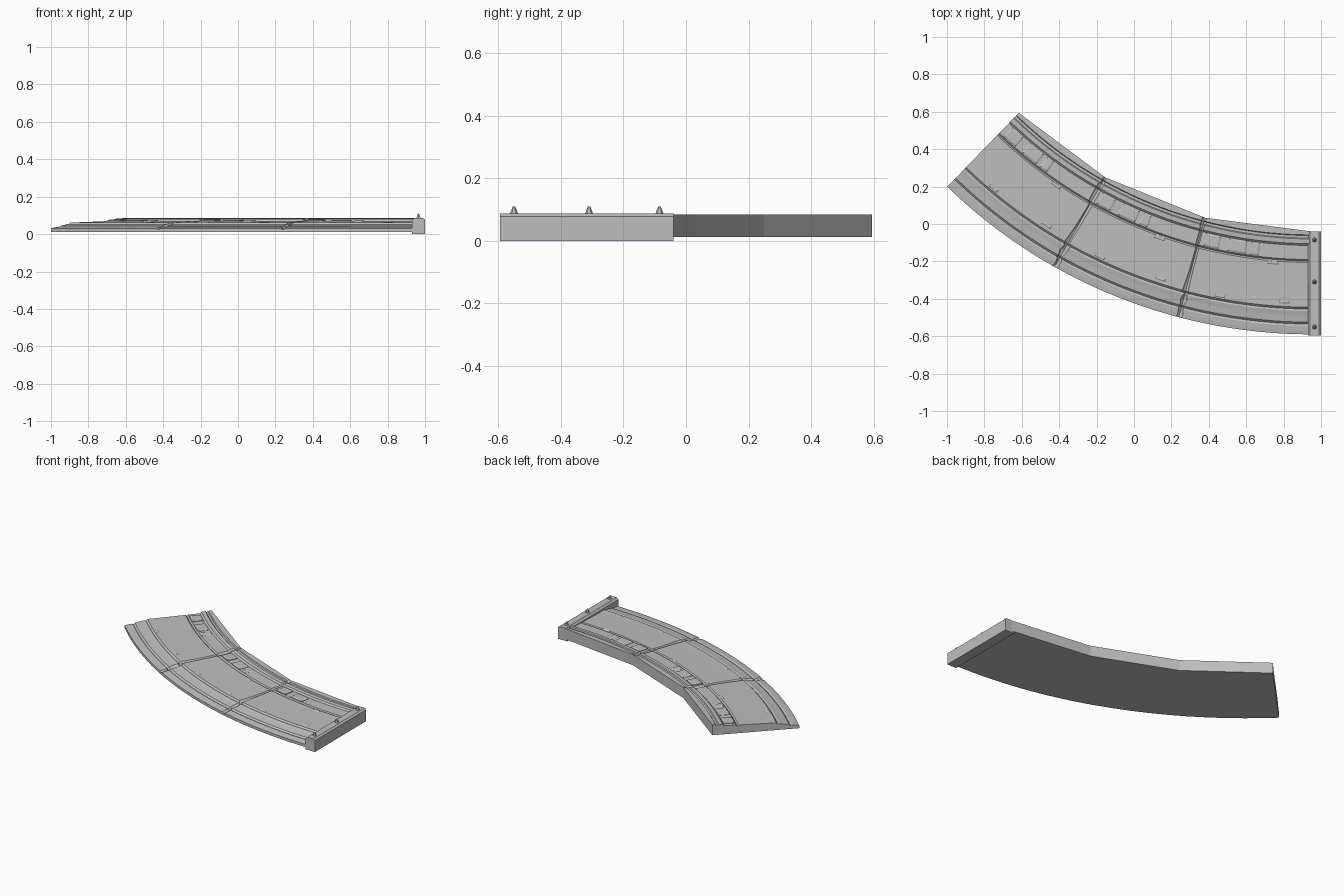
import bpy, bmesh, math, random
from mathutils import Vector

random.seed(4)
cube = bpy.data.objects.get("Cube")
if cube:
    bpy.data.objects.remove(cube, do_unlink=True)

stone = bpy.data.materials.new("grey stone")
stone.use_nodes = True
GREY = (0.52, 0.52, 0.52, 1)
stone.diffuse_color = GREY
stone.node_tree.nodes["Principled BSDF"].inputs["Base Color"].default_value = GREY

CX, CY = 0.95, 2.21           # centre of the bend
R_IN, R_OUT = 2.25, 2.8
SPAN = math.radians(14.7)     # one slab
STEPS = 10
BASE = 0.012


def polar(r, a, z):
    return Vector((CX - r * math.sin(a), CY - r * math.cos(a), z))


def finish(name, bm):
    bmesh.ops.recalc_face_normals(bm, faces=bm.faces)
    mesh = bpy.data.meshes.new(name)
    bm.to_mesh(mesh)
    bm.free()
    mesh.materials.append(stone)
    obj = bpy.data.objects.new(name, mesh)
    bpy.context.collection.objects.link(obj)
    return obj


def loft(bm, rings):
    """Skin closed rings of points and cap both ends."""
    loops = [[bm.verts.new(p) for p in ring] for ring in rings]
    n = len(loops[0])
    for a, b in zip(loops, loops[1:]):
        for i in range(n):
            j = (i + 1) % n
            bm.faces.new((a[i], a[j], b[j], b[i]))
    bm.faces.new(loops[0])
    bm.faces.new(loops[-1])


# Terraced top, (radius, height) from the inner wall to the outer edge
TERRACES = [(2.268, .084), (2.272, .078), (2.285, .078), (2.29, .083),
            (2.315, .081), (2.325, .071), (2.4, .069), (2.408, .06),
            (2.416, .068), (2.55, .064), (2.655, .062), (2.665, .052),
            (2.675, .055), (2.7, .049), (2.735, .043), (2.745, .033),
            (2.755, .038), (2.78, .035)]


def slab_ring(a, local, drop, skew):
    # inner wall is a straight chord, the rest follows the arc
    chord = R_IN * math.cos(SPAN / 2) / math.cos(local - SPAN / 2)
    ring = [polar(chord, a, BASE), polar(chord, a, .085)]
    for i, (r, z) in enumerate(TERRACES):
        ring.append(polar(r, a + skew[i], max(z - drop, BASE + .008)))
    ring += [polar(R_OUT, a, .031 - drop / 2), polar(R_OUT, a, BASE)]
    return ring


def ragged():
    return [random.uniform(-.003, .003) for _ in TERRACES]


def slab(index):
    bm = bmesh.new()
    start = index * SPAN
    gap = .0025
    none = [0] * len(TERRACES)
    first, last = ragged(), ragged()
    if index == 0:
        first = none
    if index == 2:
        last = none
    # joints dip a little at each end of the slab
    stations = [(0, .012, none), (gap, .008, first), (gap * 2, 0, first)]
    stations += [(SPAN * k / STEPS, 0, none) for k in range(1, STEPS)]
    stations += [(SPAN - gap * 2, 0, last), (SPAN - gap, .008, last), (SPAN, .012, none)]
    if index == 2:
        stations = stations[:-3] + [(SPAN, 0, none)]
    loft(bm, [slab_ring(start + t, t, d, s) for t, d, s in stations])
    return finish(f"slab_{index + 1}", bm)


def raised_stone(name, a, r, length, width, z, taper=.008):
    """Curved block with a sloping rim, lying in the channel."""
    bm = bmesh.new()
    rings = []
    for inset, height in ((0, .055), (0, z - .004), (taper, z)):
        da, dr = (length / 2 - inset) / r, width / 2 - inset
        rings.append([polar(r + v * dr, a + u * da, height)
                      for u, v in ((-1, -1), (1, -1), (1, 1), (-1, 1))])
    loft(bm, rings)
    return finish(name, bm)


# Slabs with their channel stones, repeated around the bend
for s in range(3):
    slab(s)
    end = (s + 1) * SPAN
    for k, (back, length) in enumerate(((1.7, .085), (5.0, .1), (7.3, .05))):
        raised_stone(f"channel_stone_{s + 1}_{k + 1}", end - math.radians(back),
                     2.362, length, .07, .078 - .002 * k)
    # thin flakes lying along the terrace edges
    for k, (back, r, z) in enumerate(((9.8, 2.425, .071), (11.5, 2.63, .0655), (4, 2.64, .0655))):
        raised_stone(f"flake_{s + 1}_{k + 1}", end - math.radians(back), r, .06, .02, z, .006)

# End kerb with chamfered top
bm = bmesh.new()
section = [(.93, 0), (.93, .074), (.942, .087), (.988, .087), (1, .078), (1, 0)]
loft(bm, [[Vector((x, y, z)) for x, z in section] for y in (-.595, -.04)])
finish("end_kerb", bm)

# Pointed studs on the kerb
for k, y in enumerate((-.085, -.31, -.55)):
    bpy.ops.mesh.primitive_cone_add(vertices=6, radius1=.014, radius2=.004,
                                    depth=.026, location=(.965, y, .097))
    stud = bpy.context.object
    stud.name = f"kerb_stud_{k + 1}"
    stud.data.materials.append(stone)
